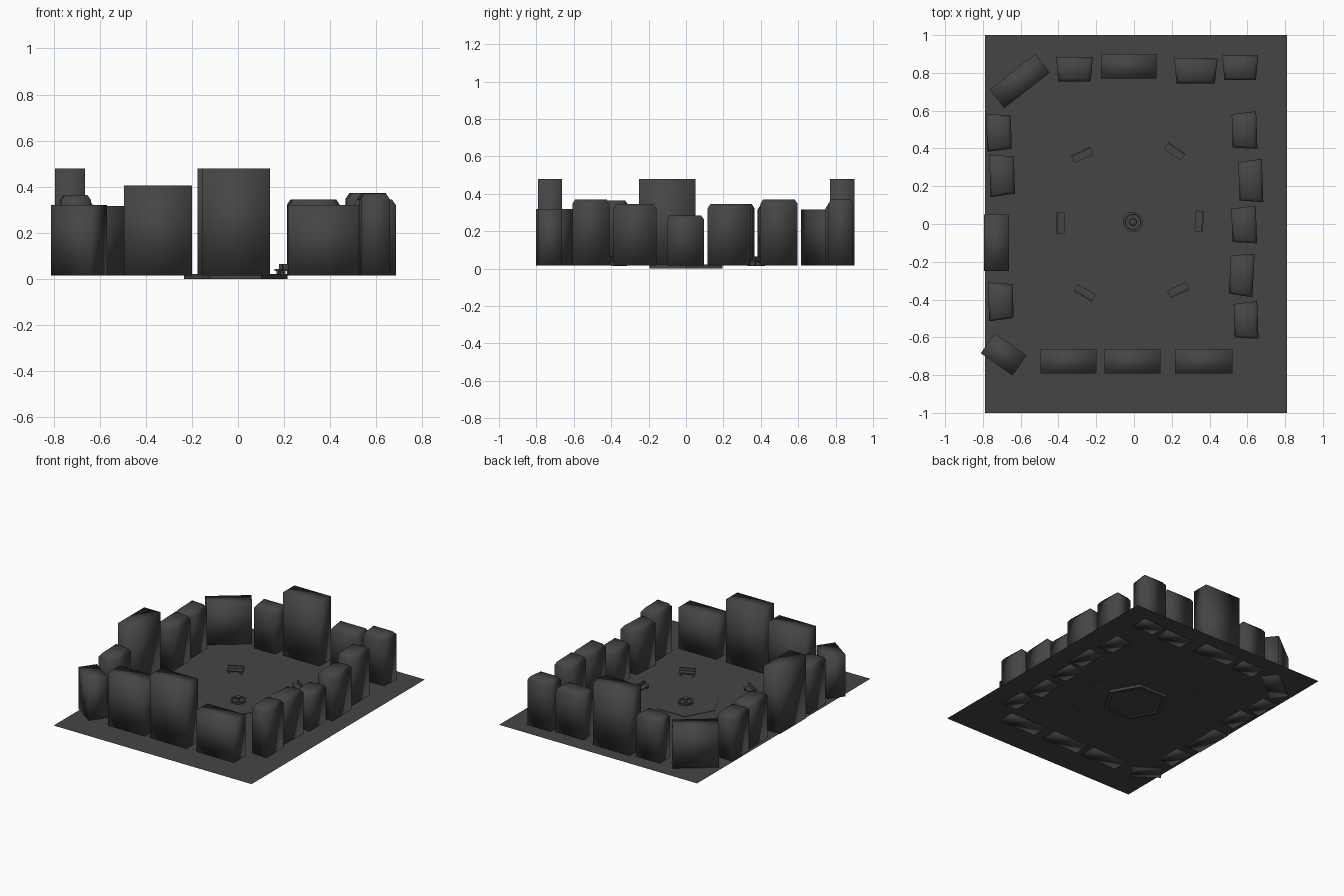
import bpy, bmesh, math
from mathutils import Matrix, Vector

if "Cube" in bpy.data.objects:
    bpy.data.objects.remove(bpy.data.objects["Cube"])

GROUND = 0.018
dark = bpy.data.materials.new("dark_grey")
dark.diffuse_color = (0.06, 0.06, 0.06, 1)
dark.use_nodes = True
dark.node_tree.nodes["Principled BSDF"].inputs["Base Color"].default_value = dark.diffuse_color


def finish(bm, name, x=0, y=0, rot=0, smooth=False):
    bmesh.ops.recalc_face_normals(bm, faces=bm.faces)
    for f in bm.faces:
        f.smooth = smooth
    me = bpy.data.meshes.new(name)
    bm.to_mesh(me)
    bm.free()
    me.materials.append(dark)
    ob = bpy.data.objects.new(name, me)
    ob.location = (x, y, 0)
    ob.rotation_euler.z = math.radians(rot)
    bpy.context.collection.objects.link(ob)
    return ob


def loft(bm, rings, top=True, bottom=True):
    """Skin a stack of equal-length vertex rings."""
    rs = [[bm.verts.new(p) for p in r] for r in rings]
    for a, b in zip(rs, rs[1:]):
        for i in range(len(a)):
            j = (i + 1) % len(a)
            bm.faces.new((a[i], a[j], b[j], b[i]))
    if bottom:
        bm.faces.new(rs[0][::-1])
    if top:
        bm.faces.new(rs[-1])


def ring(r, z, n):
    return [(r * math.cos(math.tau * i / n), r * math.sin(math.tau * i / n), z) for i in range(n)]


def add_box(bm, size, centre):
    m = Matrix.Translation(Vector(centre)) @ Matrix.Diagonal((*size, 1))
    bmesh.ops.create_cube(bm, size=1, matrix=m)


def building(name, x, y, w, d, h, rot=0, taper=1.0, bevel=0.0):
    """Local +y is the outer side; the inner side is narrowed by taper."""
    def quad(inset, z):
        a, b, c = w / 2 - inset, w / 2 * taper - inset, d / 2 - inset
        return [(-b, -c, z), (b, -c, z), (a, c, z), (-a, c, z)]
    bm = bmesh.new()
    rings = [quad(0, 0.016), quad(0, h - bevel * 1.5)]
    if bevel:
        rings.append(quad(bevel, h))
    loft(bm, rings)
    finish(bm, name, x, y, rot, smooth=True)


# ground sheet
bm = bmesh.new()
bm.faces.new([bm.verts.new((sx, sy, GROUND)) for sx, sy in ((-.79, -1), (.81, -1), (.81, 1), (-.79, 1))])
finish(bm, "ground_sheet")

# plain block buildings: x, y, width, depth, height, rotation
blocks = [
    (-.347, -.727, .295, .13, .405, 0), (-.008, -.727, .295, .13, .48, 0),
    (.37, -.727, .305, .13, .32, 0), (-.028, .836, .295, .13, .48, 0),
    (-.728, -.10, .30, .13, .48, 90), (-.605, .757, .305, .125, .317, 38),
    (-.69, -.69, .205, .13, .32, -35),
]
for i, b in enumerate(blocks):
    building(f"block_building_{i + 1}", *b)

# tapered buildings with bevelled roofs
tapered = [
    (-.315, .82, .195, .13, .335, 0), (.327, .81, .23, .13, .345, 0),
    (.562, .827, .19, .13, .372, 0),
    (.585, .495, .20, .13, .37, -88), (.618, .228, .23, .125, .345, -88),
    (.583, -.005, .20, .13, .285, -88), (.57, -.27, .23, .125, .345, -93),
    (.593, -.51, .20, .125, .37, -88),
    (-.715, .485, .20, .13, .34, 92), (-.698, .257, .225, .13, .345, 92),
    (-.705, -.41, .205, .13, .365, 92),
]
for i, b in enumerate(tapered):
    building(f"tapered_building_{i + 1}", *b, taper=.88, bevel=.016)

# six-sided plaza slab with a recessed underside
bm = bmesh.new()
loft(bm, [ring(.195, .008, 6), ring(.195, 0, 6), ring(.225, 0, 6), ring(.225, .021, 6)])
finish(bm, "plaza_slab", -.01, 0)

# fountain: basin ring with a centre post and knob
bm = bmesh.new()
n = 16
loft(bm, [ring(.052, .018, n), ring(.054, .034, n), ring(.042, .034, n), ring(.040, .025, n)])
loft(bm, [ring(.012, .025, n), ring(.010, .045, n), ring(.020, .050, n), ring(.018, .056, n), ring(.006, .062, n)])
fountain = finish(bm, "fountain", -.005, .01)

# benches: seat, back on the outer side, two end legs
for i, (x, y, rot) in enumerate([(-.275, .365, 25), (.215, .385, -35), (-.39, .005, 90),
                                 (.345, .015, -92), (-.26, -.365, 150), (.235, -.35, 205)]):
    bm = bmesh.new()
    add_box(bm, (.11, .036, .007), (0, -.004, .039))
    add_box(bm, (.11, .008, .026), (0, .018, .052))
    for s in (-1, 1):
        add_box(bm, (.010, .030, .024), (s * .042, -.002, .026))
    finish(bm, f"bench_{i + 1}", x, y, rot)
